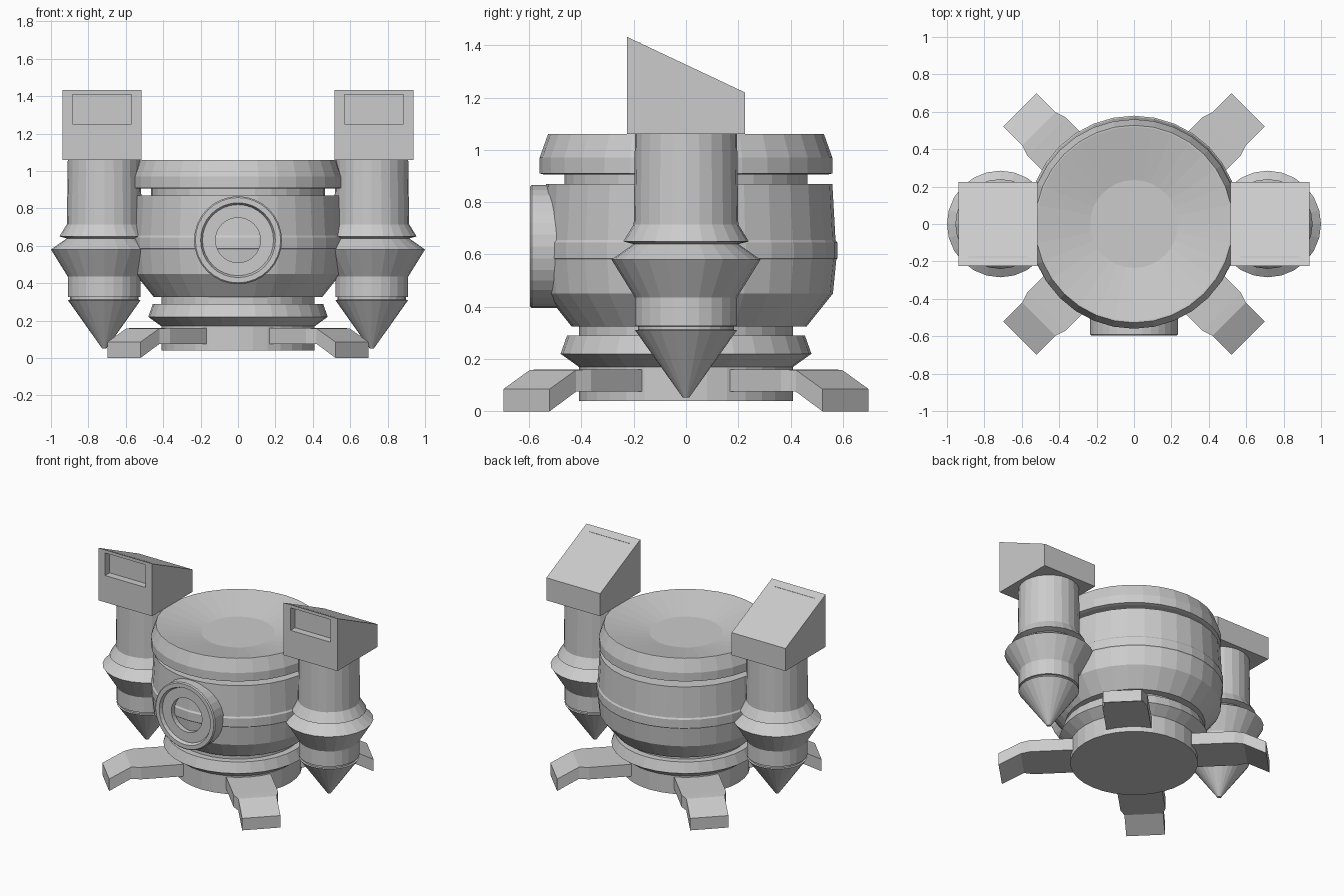
import bpy, bmesh, math
from mathutils import Matrix, Vector

cube = bpy.data.objects.get("Cube")
if cube:
    bpy.data.objects.remove(cube, do_unlink=True)

grey = bpy.data.materials.new("plain grey")
grey.use_nodes = True
COLOUR = (0.6, 0.6, 0.6, 1)
grey.diffuse_color = COLOUR
grey.node_tree.nodes["Principled BSDF"].inputs["Base Color"].default_value = COLOUR


def finish(name, bm, matrix=Matrix()):
    bmesh.ops.remove_doubles(bm, verts=bm.verts, dist=0.0001)
    bmesh.ops.recalc_face_normals(bm, faces=bm.faces)
    bm.transform(matrix)
    mesh = bpy.data.meshes.new(name)
    bm.to_mesh(mesh)
    bm.free()
    mesh.materials.append(grey)
    obj = bpy.data.objects.new(name, mesh)
    bpy.context.collection.objects.link(obj)
    return obj


def loft(bm, rings, closed=False):
    """Join matching rings of points with quads."""
    rows = [[bm.verts.new(p) for p in ring] for ring in rings]
    if closed:
        rows.append(rows[0])
    for a, b in zip(rows, rows[1:]):
        for i in range(len(a)):
            j = (i + 1) % len(a)
            bm.faces.new((a[i], a[j], b[j], b[i]))
    if not closed:
        bm.faces.new(rows[0])
        bm.faces.new(rows[-1])


def lathe(name, profile, sides, matrix=Matrix(), closed=False):
    """Turn a (radius, height) profile around z."""
    turns = [2 * math.pi * i / sides for i in range(sides)]
    rings = [[(r * math.cos(t), r * math.sin(t), z) for t in turns] for r, z in profile]
    bm = bmesh.new()
    loft(bm, rings, closed)
    return finish(name, bm, matrix)


# Central pedestal, drum and dished lid
lathe("base", [(0.41, 0.04), (0.41, 0.17), (0.48, 0.22), (0.455, 0.29),
               (0.41, 0.29), (0.41, 0.34)], 32)
lathe("drum", [(0.45, 0.325), (0.55, 0.45), (0.563, 0.58), (0.567, 0.585),
               (0.567, 0.645), (0.56, 0.655), (0.548, 0.87)], 32,
      Matrix.Translation((0, 0.012, 0)))
lathe("drum_neck", [(0.465, 0.86), (0.465, 0.91)], 32)
lathe("dished_lid", [(0.54, 0.905), (0.56, 0.91), (0.56, 0.97), (0.528, 1.06),
                     (0.52, 1.06), (0.235, 1.0)], 32)

# Round stepped ring on the front
facing_front = Matrix.Translation((0, 0, 0.63)) @ Matrix.Rotation(math.pi / 2, 4, "X")
lathe("front_ring", [(0.235, 0.45), (0.235, 0.59), (0.228, 0.597), (0.2, 0.597),
                     (0.19, 0.575), (0.12, 0.575), (0.12, 0.45)], 32, facing_front, True)

# Side pods with slanted heads
POD = [(0.012, 0.052), (0.195, 0.31), (0.183, 0.312), (0.183, 0.325), (0.195, 0.327),
       (0.195, 0.435), (0.285, 0.58), (0.2, 0.64), (0.24, 0.65), (0.2, 0.715), (0.195, 1.07)]


def pod_head(name, x):
    side = [(-0.225, 1.06), (0.225, 1.06), (0.225, 1.22), (-0.225, 1.432)]
    bm = bmesh.new()
    loft(bm, [[(s * 0.211, y, z) for y, z in side] for s in (-1, 1)])
    bmesh.ops.recalc_face_normals(bm, faces=bm.faces)
    # Sunken window in the front face
    front = min(bm.faces, key=lambda f: f.calc_center_median().y)
    bmesh.ops.inset_individual(bm, faces=[front], thickness=0.03)
    middle = front.calc_center_median().z
    for v in front.verts:
        v.co.x = math.copysign(0.158, v.co.x)
        v.co.z = 1.41 if v.co.z > middle else 1.25
    sunk = bmesh.ops.extrude_discrete_faces(bm, faces=[front])["faces"][0]
    bmesh.ops.translate(bm, verts=sunk.verts, vec=Vector((0, 0.05, 0)))
    return finish(name, bm, Matrix.Translation((x, 0, 0)))


for label, s in (("left", 1), ("right", -1)):
    lathe(label + "_pod", POD, 24, Matrix.Translation((s * 0.715, 0, 0)))
    pod_head(label + "_pod_head", s * 0.727)

# Four splayed legs: distance out, half width, bottom, top
LEG = [(0.3, 0.145, 0.075, 0.16), (0.66, 0.145, 0.075, 0.16),
       (0.72, 0.125, 0.075, 0.158), (0.863, 0.125, 0, 0.085)]
for name, turn in (("back_left_leg", 45), ("back_right_leg", 135),
                   ("front_right_leg", 225), ("front_left_leg", 315)):
    bm = bmesh.new()
    loft(bm, [[(r, -w, lo), (r, w, lo), (r, w, hi), (r, -w, hi)] for r, w, lo, hi in LEG])
    finish(name, bm, Matrix.Rotation(math.radians(turn), 4, "Z"))
